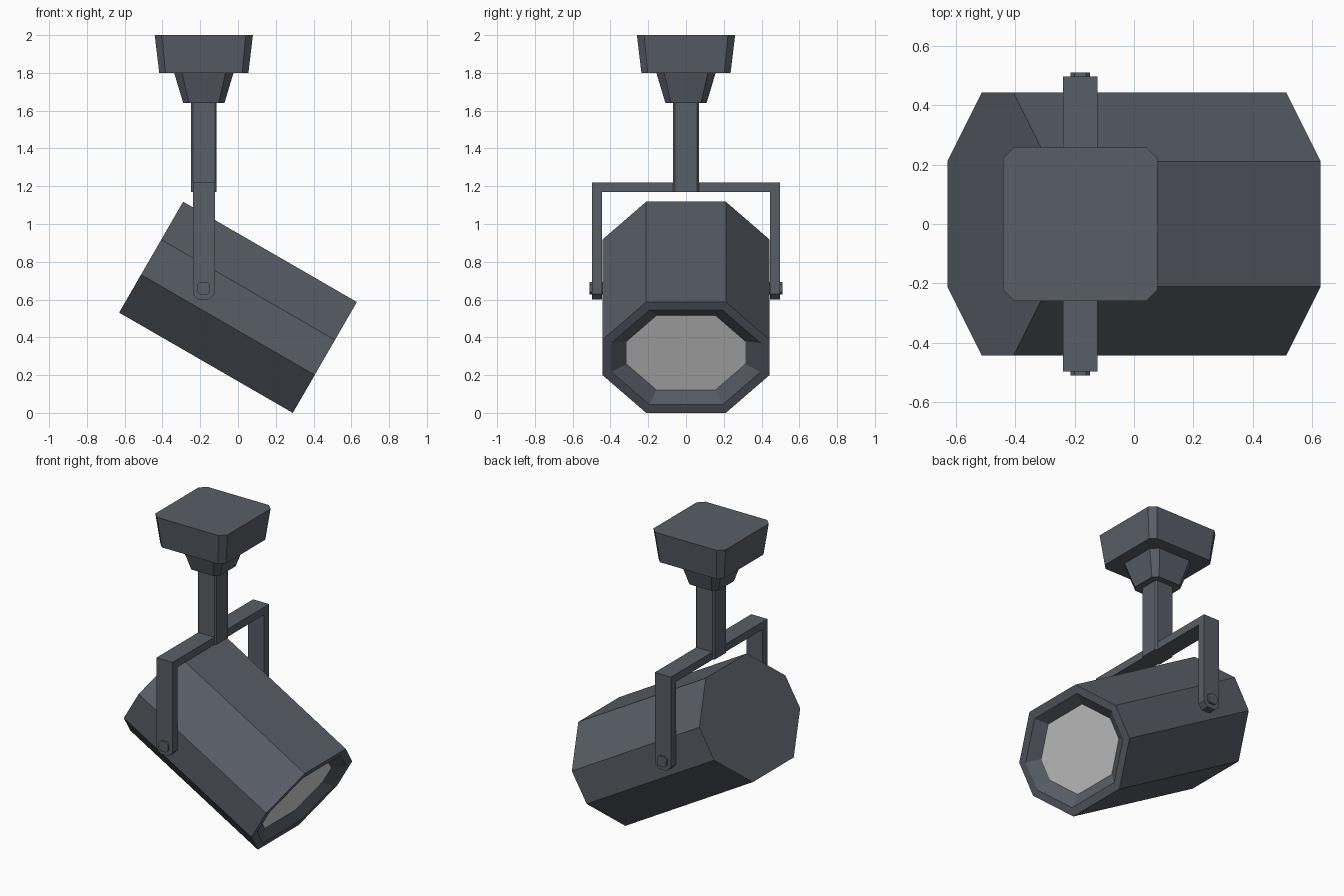
import bpy, bmesh, math
from mathutils import Matrix

if "Cube" in bpy.data.objects:
    bpy.data.objects.remove(bpy.data.objects["Cube"])

CX = -0.181          # x of the hanging axis
PIVOT_Z = 0.66


def material(name, rgb):
    m = bpy.data.materials.new(name)
    m.diffuse_color = (*rgb, 1)
    m.use_nodes = True
    m.node_tree.nodes["Principled BSDF"].inputs["Base Color"].default_value = m.diffuse_color
    return m


METAL = material("dark grey metal", (0.098, 0.112, 0.135))
GLASS = material("pale lamp glass", (0.68, 0.68, 0.68))


def finish(name, bm, mats=(METAL,)):
    bmesh.ops.recalc_face_normals(bm, faces=bm.faces)
    mesh = bpy.data.meshes.new(name)
    bm.to_mesh(mesh)
    bm.free()
    for m in mats:
        mesh.materials.append(m)
    ob = bpy.data.objects.new(name, mesh)
    bpy.context.collection.objects.link(ob)
    return ob


def ring(bm, hx, hy, c, z):
    """Rectangle with chamfered corners at height z."""
    pts = [(hx, hy - c), (hx - c, hy), (c - hx, hy), (-hx, hy - c),
           (-hx, c - hy), (c - hx, -hy), (hx - c, -hy), (hx, c - hy)]
    return [bm.verts.new((x, y, z)) for x, y in pts]


def loft(name, sections, matrix, mats=(METAL,)):
    """Skin chamfered sections (hx, hy, chamfer, z); the last cap takes the last material."""
    bm = bmesh.new()
    rings = [ring(bm, *s) for s in sections]
    for a, b in zip(rings, rings[1:]):
        for i in range(8):
            j = (i + 1) % 8
            bm.faces.new((a[i], a[j], b[j], b[i]))
    bm.faces.new(rings[0])
    bm.faces.new(rings[-1]).material_index = len(mats) - 1
    bm.transform(matrix)
    return finish(name, bm, mats)


# Lamp housing: tilted eight-sided can with a rim, sloped recess and glass
loft("lamp_housing",
     [(0.339, 0.443, 0.232, -0.531), (0.339, 0.443, 0.232, 0.531),
      (0.289, 0.394, 0.20, 0.531), (0.228, 0.315, 0.159, 0.481)],
     Matrix.Translation((0, 0, 0.559)) @ Matrix.Rotation(math.radians(120), 4, 'Y'),
     (METAL, GLASS))

# Ceiling canopy, neck and stem
hang = Matrix.Translation((CX, 0, 0))
loft("ceiling_canopy", [(0.236, 0.236, 0.033, 1.80), (0.26, 0.26, 0.038, 2.0)], hang)
loft("neck", [(0.109, 0.109, 0.03, 1.64), (0.157, 0.157, 0.042, 1.80)], hang)
loft("stem", [(0.068, 0.068, 0.01, 1.17), (0.068, 0.068, 0.01, 1.64)], hang)

# U-shaped bracket with chamfered arm ends
bm = bmesh.new()
half = [(0.497, 1.22), (0.497, 0.60), (0.445, 0.60), (0.445, 1.17)]
profile = half + [(-y, z) for y, z in reversed(half)]
face = bm.faces.new([bm.verts.new((CX - 0.058, y, z)) for y, z in profile])
ext = bmesh.ops.extrude_face_region(bm, geom=[face])
bmesh.ops.translate(bm, vec=(0.116, 0, 0),
                    verts=[v for v in ext["geom"] if isinstance(v, bmesh.types.BMVert)])
ends = [e for e in bm.edges if all(v.co.z < 0.61 for v in e.verts)
        and abs(e.verts[0].co.x - e.verts[1].co.x) < 0.001]
bmesh.ops.bevel(bm, geom=ends, offset=0.03, segments=1, affect='EDGES')
finish("bracket", bm)

# Pivot pins on both arms
for side, name in ((1, "pivot_pin_back"), (-1, "pivot_pin_front")):
    loft(name, [(0.033, 0.033, 0.014, 0.44), (0.033, 0.033, 0.014, 0.511)],
         Matrix.Translation((CX, 0, PIVOT_Z)) @ Matrix.Rotation(-side * math.pi / 2, 4, 'X'))
